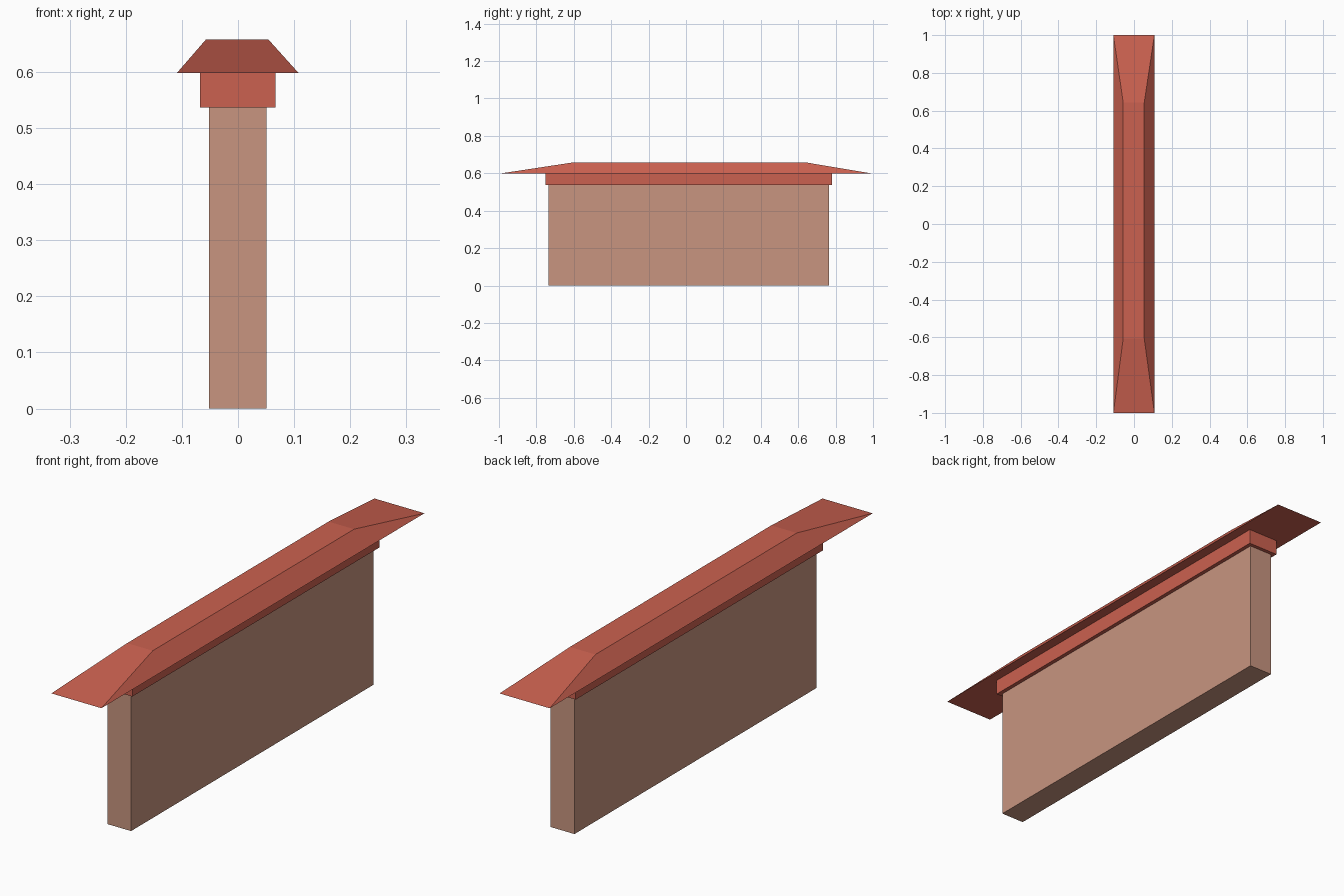
import bpy
import bmesh

if "Cube" in bpy.data.objects:
    bpy.data.objects.remove(bpy.data.objects["Cube"])


def material(name, rgb):
    m = bpy.data.materials.new(name)
    m.diffuse_color = (*rgb, 1)
    m.use_nodes = True
    m.node_tree.nodes["Principled BSDF"].inputs["Base Color"].default_value = m.diffuse_color
    return m


def block(name, x, y, z, mat, top_x=None, top_y=None):
    """Box between the given ranges; the top face may have its own x and y range."""
    bm = bmesh.new()
    bmesh.ops.create_cube(bm, size=2)
    for v in bm.verts:
        top = v.co.z > 0
        xr = top_x if top and top_x else x
        yr = top_y if top and top_y else y
        v.co = (xr[v.co.x > 0], yr[v.co.y > 0], z[top])
    mesh = bpy.data.meshes.new(name)
    bm.to_mesh(mesh)
    bm.free()
    mesh.materials.append(mat)
    obj = bpy.data.objects.new(name, mesh)
    bpy.context.collection.objects.link(obj)
    return obj


plaster = material("plaster", (0.58, 0.30, 0.215))
red = material("red_tile", (0.60, 0.12, 0.08))

# Long wall panel
block("wall", (-0.052, 0.051), (-0.735, 0.765), (0, 0.537), plaster)

# Trim band under the roof
block("trim", (-0.068, 0.067), (-0.75, 0.78), (0.537, 0.598), red)

# Hipped cap with long overhanging sloped ends
block("roof", (-0.109, 0.108), (-1, 1), (0.598, 0.658), red,
      top_x=(-0.057, 0.054), top_y=(-0.605, 0.642))
